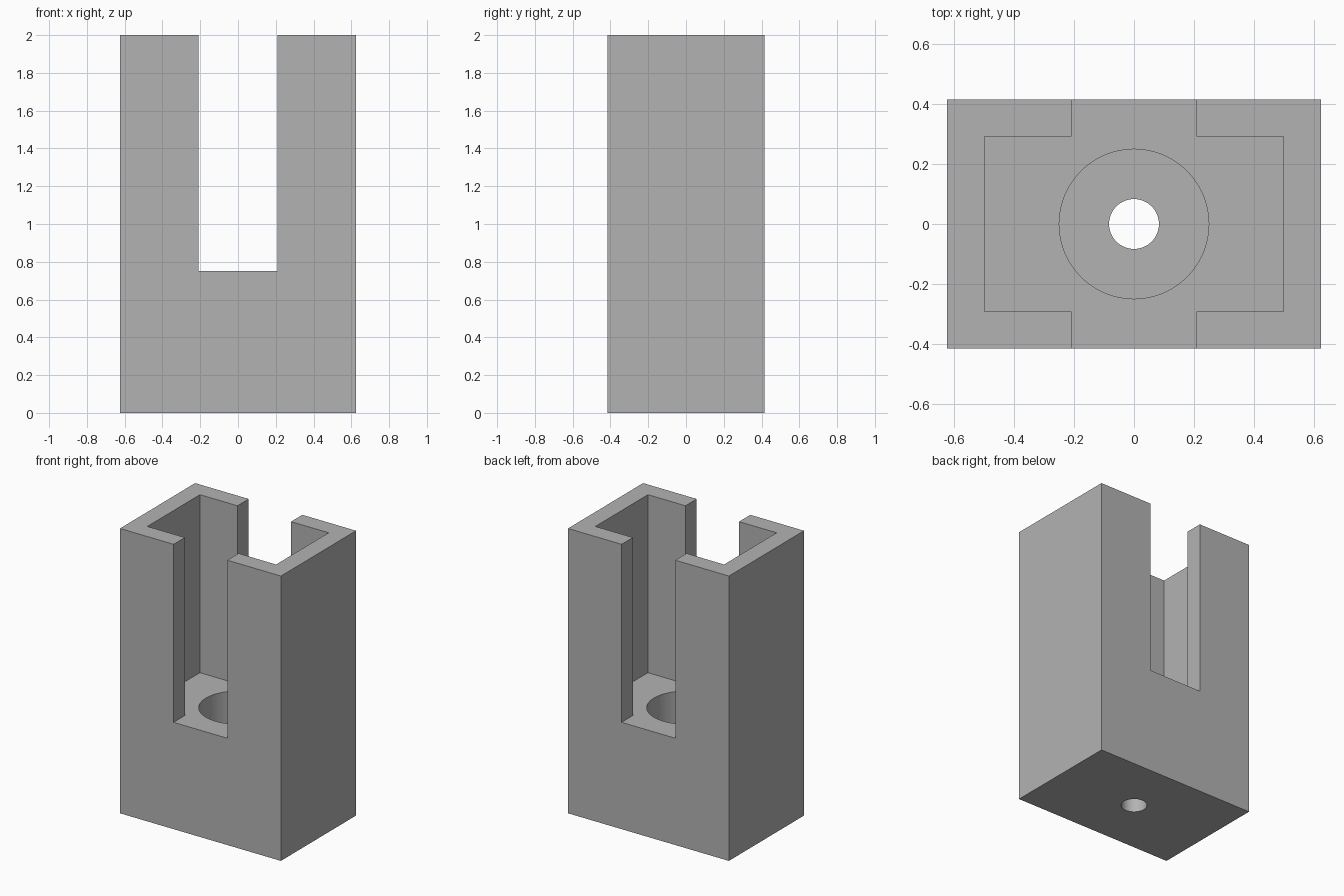
import bpy, bmesh, math

old = bpy.data.objects.get("Cube")
if old:
    bpy.data.objects.remove(old, do_unlink=True)

HALF_X, HALF_Y, HEIGHT = 0.625, 0.4167, 2.0
WALL, SLOT, FLOOR = 0.125, 0.2083, 0.75
BORE_R, HOLE_R, BORE_Z = 0.25, 0.0833, 0.25

grey = bpy.data.materials.new("plain grey")
grey.use_nodes = True
colour = (0.45, 0.45, 0.45, 1)
grey.diffuse_color = colour
grey.node_tree.nodes["Principled BSDF"].inputs["Base Color"].default_value = colour


def prism(name, outline, z0, z1):
    """Extrude a counter-clockwise outline from z0 up to z1."""
    bm = bmesh.new()
    base = bm.faces.new([bm.verts.new((x, y, z0)) for x, y in outline])
    top = bmesh.ops.extrude_face_region(bm, geom=[base])["geom"]
    verts = [v for v in top if isinstance(v, bmesh.types.BMVert)]
    bmesh.ops.translate(bm, verts=verts, vec=(0, 0, z1 - z0))
    bmesh.ops.recalc_face_normals(bm, faces=bm.faces)
    mesh = bpy.data.meshes.new(name)
    bm.to_mesh(mesh)
    bm.free()
    mesh.materials.append(grey)
    obj = bpy.data.objects.new(name, mesh)
    bpy.context.collection.objects.link(obj)
    return obj


def rectangle(x, y):
    return [(-x, -y), (x, -y), (x, y), (-x, y)]


def circle(r, n=64):
    return [(r * math.cos(math.tau * i / n), r * math.sin(math.tau * i / n)) for i in range(n)]


# Solid block
body = prism("slotted_housing", rectangle(HALF_X, HALF_Y), 0, HEIGHT)

# Pocket outline: a room with a slot running out through front and back
room_x, room_y, out = HALF_X - WALL, HALF_Y - WALL, HALF_Y + 0.1
quarter = [(room_x, room_y), (SLOT, room_y), (SLOT, out)]
pocket = (quarter
          + [(-x, y) for x, y in reversed(quarter)]
          + [(-x, -y) for x, y in quarter]
          + [(x, -y) for x, y in reversed(quarter)])

# Pocket, counterbore and through hole
cutters = [
    prism("pocket_cutter", pocket, FLOOR, HEIGHT + 0.1),
    prism("counterbore_cutter", circle(BORE_R), BORE_Z, FLOOR + 0.1),
    prism("hole_cutter", circle(HOLE_R), -0.1, BORE_Z + 0.1),
]
bpy.ops.object.select_all(action="DESELECT")
bpy.context.view_layer.objects.active = body
body.select_set(True)
for cutter in cutters:
    cutter.hide_render = True
    cut = body.modifiers.new(cutter.name, "BOOLEAN")
    cut.operation = "DIFFERENCE"
    cut.solver = "EXACT"
    cut.object = cutter
    bpy.ops.object.modifier_apply(modifier=cut.name)
    bpy.data.objects.remove(cutter, do_unlink=True)

bpy.ops.object.shade_smooth_by_angle(angle=math.radians(30))
